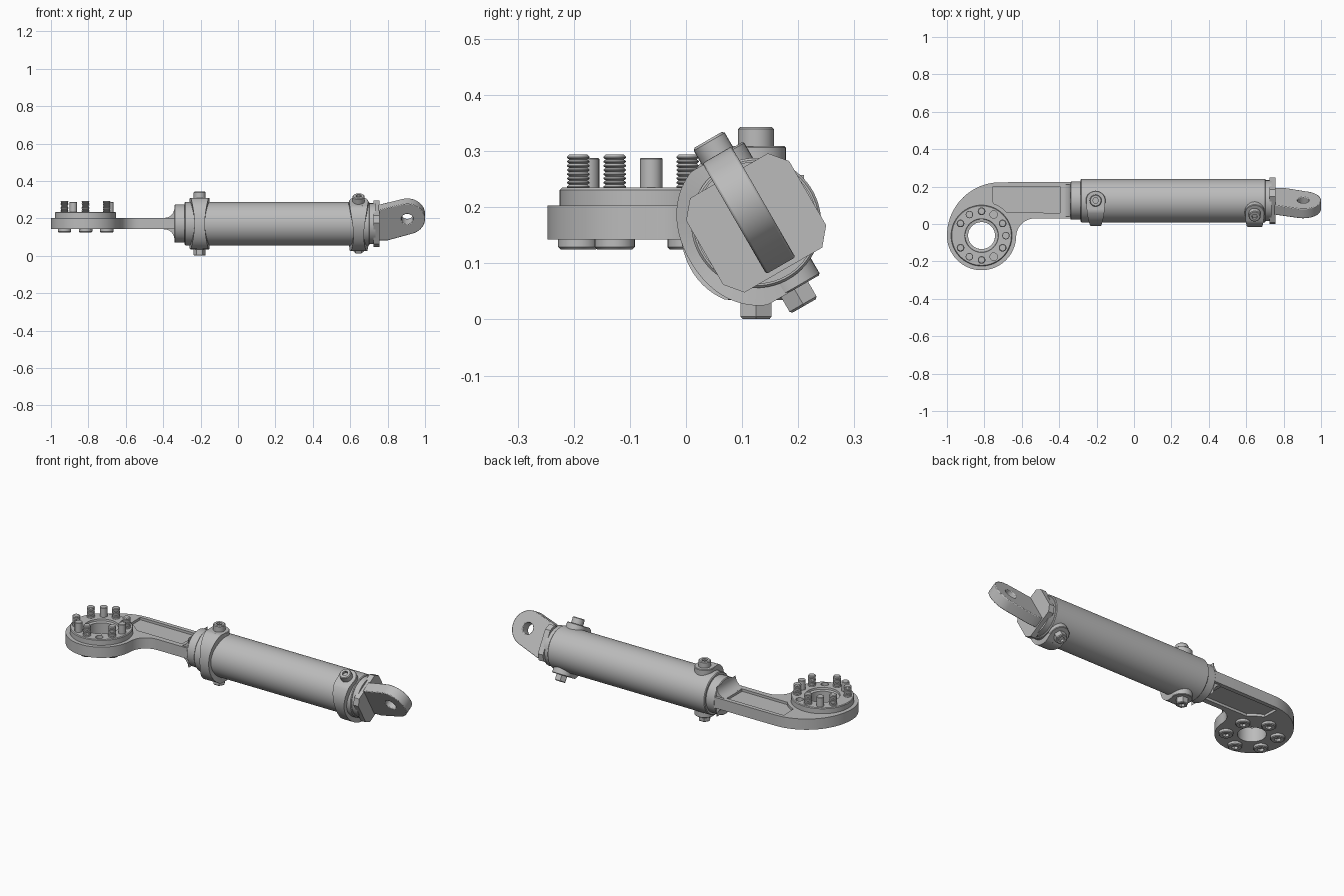
import bpy, bmesh
from math import pi, sin, cos, radians, hypot, acos
from mathutils import Matrix, Vector

if "Cube" in bpy.data.objects:
    bpy.data.objects.remove(bpy.data.objects["Cube"])

GREY = (0.5, 0.5, 0.5, 1)
steel = bpy.data.materials.new("plain_steel")
steel.use_nodes = True
steel.diffuse_color = GREY
steel.node_tree.nodes["Principled BSDF"].inputs["Base Color"].default_value = GREY

AXIS = Matrix.Translation((0, 0.125, 0.172))          # cylinder axis
ALONG = Matrix(((0, 0, 1), (1, 0, 0), (0, 1, 0))).to_4x4()  # local z -> world x
TILT = Matrix.Rotation(radians(30), 4, 'X')
HUB = Vector((-0.815, -0.062, 0))                     # mounting ring centre
LOW, HIGH = 0.142, 0.203                              # arm plate faces


def finish(name, bm, matrix):
    bmesh.ops.recalc_face_normals(bm, faces=bm.faces)
    mesh = bpy.data.meshes.new(name)
    bm.to_mesh(mesh)
    bm.free()
    mesh.materials.append(steel)
    ob = bpy.data.objects.new(name, mesh)
    bpy.context.collection.objects.link(ob)
    ob.matrix_world = matrix
    return ob


def loft(name, rings, matrix=Matrix(), closed=False):
    """Skin a list of equal vertex rings; cap the ends unless closed."""
    bm = bmesh.new()
    loops = [[bm.verts.new(p) for p in ring] for ring in rings]
    n = len(loops[0])
    pairs = list(zip(loops, loops[1:])) + ([(loops[-1], loops[0])] if closed else [])
    for a, b in pairs:
        for i in range(n):
            j = (i + 1) % n
            bm.faces.new((a[i], a[j], b[j], b[i]))
    if not closed:
        bm.faces.new(loops[0])
        bm.faces.new(loops[-1])
    return finish(name, bm, matrix)


def lathe(name, profile, matrix=Matrix(), segs=24, closed=False):
    """Turn (radius, z) points; a third value 'hex' makes that ring hexagonal."""
    rings = []
    for r, z, *kind in profile:
        ring = []
        for i in range(segs):
            a = 2 * pi * i / segs
            k = r * cos(pi / 6) / cos(a % (pi / 3) - pi / 6) if kind else r
            ring.append((k * cos(a), k * sin(a), z))
        rings.append(ring)
    return loft(name, rings, matrix, closed)


def prism(name, points, z0, z1, matrix=Matrix()):
    return loft(name, [[(x, y, z) for x, y in points] for z in (z0, z1)], matrix)


def arc(cx, cy, r, a0, a1, n):
    steps = [radians(a0 + (a1 - a0) * i / n) for i in range(n + 1)]
    return [(cx + r * cos(a), cy + r * sin(a)) for a in steps]


def cut(ob, cutter):
    mod = ob.modifiers.new("cut", 'BOOLEAN')
    mod.operation, mod.solver, mod.object = 'DIFFERENCE', 'EXACT', cutter
    bpy.context.view_layer.objects.active = ob
    bpy.ops.object.modifier_apply(modifier=mod.name)
    bpy.data.objects.remove(cutter)


def socket_head(name, r, z0, z1, matrix, socket, outer=()):
    """Round or hexagonal head with a hexagonal key recess."""
    e = 0.004
    lathe(name, [(r, z0, *outer), (r, z1 - e, *outer), (r - e, z1, *outer),
                 (socket, z1, 'hex'), (socket, z1 - 0.014, 'hex')], matrix)


# Barrel, neck and rod collar
lathe("barrel", [(0.112, -0.285), (0.116, -0.281), (0.116, 0.70), (0.112, 0.704)],
      AXIS @ ALONG, 64)
lathe("barrel_neck", [(0.109, 0.69), (0.109, 0.735)], AXIS @ ALONG, 64)
lathe("rod_collar", [(0.098, -0.34), (0.102, -0.336), (0.102, -0.27)], AXIS @ ALONG, 64)

# Flared root joining the arm to the collar
top = [(-0.395, 0.03)] + arc(-0.395, 0.085, 0.055, -70, 0, 6)
flare = top + [(x, -z) for x, z in reversed(top)]
loft("arm_root", [[(x, y, z) for x, z in flare] for y in (-0.085, 0.085)], AXIS)

# Curved arm plate with pockets on both faces
fillet = 0.1
fy = 0.03 - fillet
reach = 0.185 + fillet
fx = HUB.x + (reach ** 2 - (fy - HUB.y) ** 2) ** 0.5
meet = 180 - (fy - HUB.y) / reach * 180 / pi
outline = ([(-0.335, 0.03)] + arc(fx, fy, fillet, 90, meet, 10)
           + arc(HUB.x, HUB.y, 0.185, meet - 182, -180, 36)
           + arc(-0.715, HUB.y, 0.285, 178, 90, 20) + [(-0.335, 0.225)])
arm = prism("curved_arm", outline, LOW, HIGH)
pocket = ([(-0.39, 0.2), (-0.755, 0.2)]
          + arc(HUB.x, HUB.y, 0.183, 70, 42, 8) + [(-0.39, 0.06)])
for z in (LOW, HIGH):
    cut(arm, prism("pocket_cutter", pocket, z - 0.014, z + 0.014))
at_hub = Matrix.Translation(HUB)
cut(arm, lathe("bore_cutter", [(0.072, 0), (0.072, 0.4)], at_hub, 48))

# Raised mounting ring with empty holes
ring = lathe("mounting_ring", [(0.072, 0.19), (0.072, 0.222), (0.088, 0.225), (0.09, 0.235),
                               (0.159, 0.235), (0.163, 0.231), (0.163, 0.19)],
             at_hub, 64, closed=True)


def on_hub(angle):
    a = radians(angle)
    return Matrix.Translation(HUB + Vector((0.13 * cos(a), 0.13 * sin(a), 0)))


for angle in (60, 300):
    cut(ring, lathe("hole_cutter", [(0.02, 0.21), (0.02, 0.3)], on_hub(angle)))

# Threaded bolts with heads below, and plain dowels
PITCH = 0.0075
thread = [(0.0165, 0.225)]
for i in range(8):
    z = 0.2325 + i * PITCH
    thread += [(0.0165, z), (0.0205, z + PITCH * 0.4), (0.0205, z + PITCH * 0.6)]
thread.append((0.0165, 0.294))
flip = Matrix.Rotation(pi, 4, 'X')
for angle in range(30, 390, 60):
    lathe("threaded_bolt", thread, on_hub(angle), 18)
    socket_head("bolt_head", 0.036, -0.15, -0.125, on_hub(angle) @ flip, 0.017)
for angle in (0, 120, 240):
    lathe("dowel_pin", [(0.02, 0.22), (0.02, 0.286), (0.018, 0.288)], on_hub(angle))


# Saddle clamps, each a half strap with a boss, screw and nut
def clamp(x, turn):
    frame = AXIS @ Matrix.Translation((x, 0, 0)) @ turn
    rings = []
    for i in range(41):
        a = pi * i / 40
        c = abs(cos(a))
        w = 0.028 + 0.022 * c ** 2
        r_out = min(0.137 / max(c, 0.01), 0.148 - 0.012 * sin(a) ** 4)
        rings.append([(sx * w, -r * sin(a), r * cos(a))
                      for sx, r in ((-1, 0.11), (1, 0.11), (1, r_out), (-1, r_out))])
    loft("clamp_strap", rings, frame)
    for side, screw, kind in ((Matrix(), "clamp_screw", ()), (flip, "clamp_nut", ('hex',))):
        lathe("clamp_boss", [(0.053, 0.09), (0.053, 0.134), (0.05, 0.137)], frame @ side, 32)
        socket_head(screw, 0.032, 0.13, 0.171, frame @ side, 0.016, kind)


clamp(-0.205, Matrix())
clamp(0.645, TILT)

# Tilted end flange
corners = [(0.106, 0.066), (0.08, 0.097)]
flange = (corners + [(-u, v) for u, v in reversed(corners)]
          + [(-u, -v) for u, v in corners] + [(u, -v) for u, v in reversed(corners)])
prism("end_flange", flange, 0.725, 0.757, AXIS @ TILT @ ALONG)

# Eye lug
lug_frame = AXIS @ TILT @ Matrix.Rotation(pi / 2, 4, 'X')
ex, ey, er = 0.905, 0.045, 0.095


def tangent(px, py, sign):
    """Angle on the eye where a line from the point touches it."""
    d = Vector((px - ex, py - ey))
    base = Vector((1, 0)).angle_signed(d) * -1
    return (base + sign * acos(er / d.length)) * 180 / pi


a0 = tangent(0.8, -0.088, 1) % 360 - 360
a1 = tangent(0.75, 0.1, -1) % 360
lug = prism("eye_lug", [(0.75, 0.1), (0.75, -0.088), (0.8, -0.088)]
            + arc(ex, ey, er, a0, a1, 32), -0.03, 0.03, lug_frame)
cut(lug, lathe("eye_cutter", [(0.031, -0.1), (0.031, 0.1)],
               lug_frame @ Matrix.Translation((ex, ey, 0)), 32))
bevel = lug.modifiers.new("edge_bevel", 'BEVEL')
bevel.width, bevel.segments, bevel.limit_method = 0.004, 2, 'ANGLE'

# Smooth round surfaces, keep edges crisp
for ob in bpy.context.collection.objects:
    ob.select_set(ob.type == 'MESH' and steel.name in ob.data.materials)
bpy.context.view_layer.objects.active = lug
bpy.ops.object.shade_smooth_by_angle(angle=radians(32))
